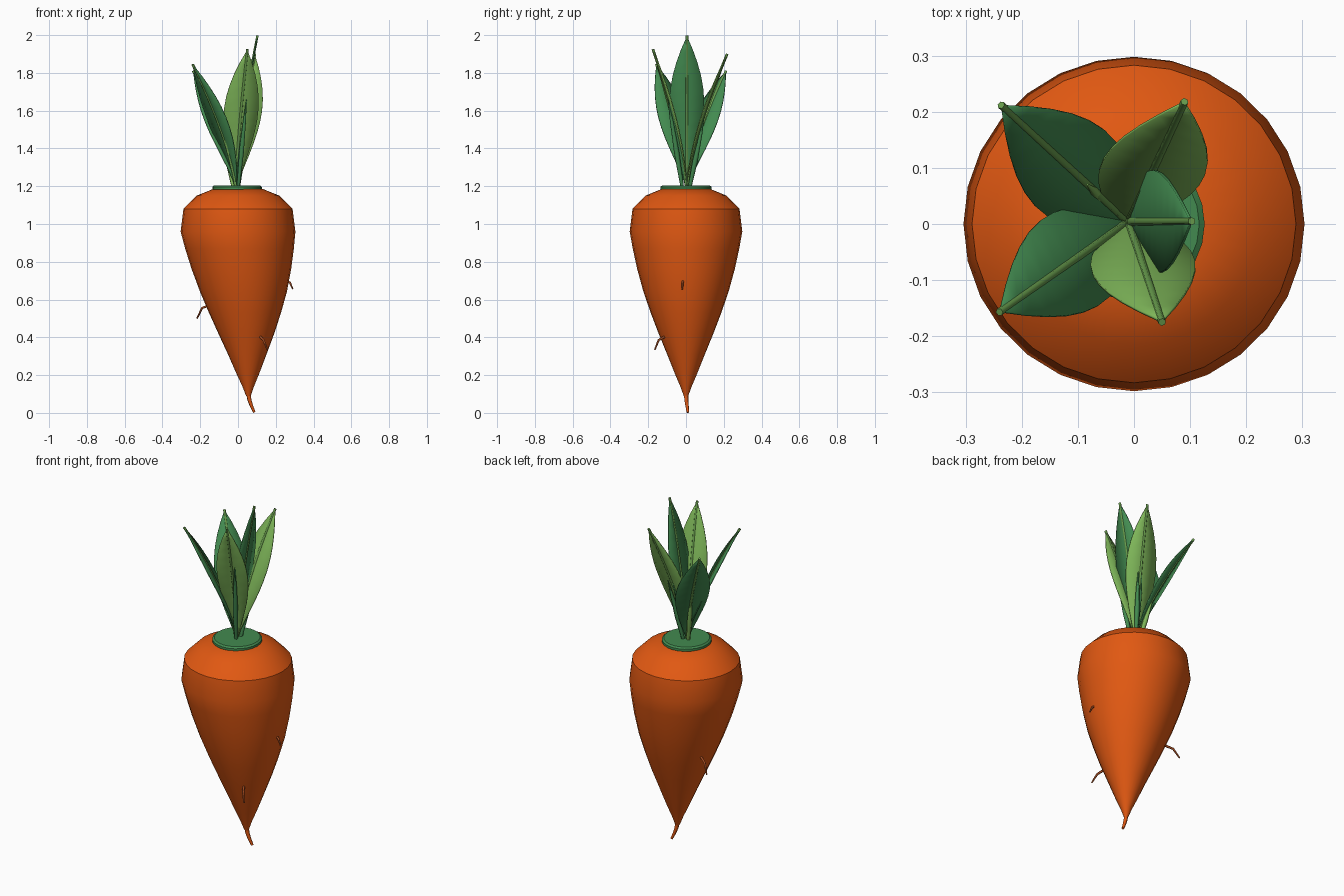
import bpy, bmesh, math
from mathutils import Vector

if "Cube" in bpy.data.objects:
    bpy.data.objects.remove(bpy.data.objects["Cube"])


def material(name, rgb):
    m = bpy.data.materials.new(name)
    m.diffuse_color = (*rgb, 1)
    m.use_nodes = True
    m.node_tree.nodes["Principled BSDF"].inputs["Base Color"].default_value = m.diffuse_color
    return m


ORANGE = material("carrot orange", (0.75, 0.098, 0.006))
BROWN = material("root brown", (0.36, 0.07, 0.015))
GREEN = material("leaf green", (0.055, 0.255, 0.08))
LIGHT = material("light leaf green", (0.21, 0.47, 0.10))
RIB = material("rib green", (0.14, 0.34, 0.075))


def add_mesh(name, bm, mat, angle=None):
    bmesh.ops.recalc_face_normals(bm, faces=bm.faces)
    me = bpy.data.meshes.new(name)
    bm.to_mesh(me)
    bm.free()
    me.materials.append(mat)
    ob = bpy.data.objects.new(name, me)
    bpy.context.collection.objects.link(ob)
    if angle:
        bpy.ops.object.select_all(action='DESELECT')
        ob.select_set(True)
        bpy.context.view_layer.objects.active = ob
        bpy.ops.object.shade_smooth_by_angle(angle=math.radians(angle))
    return ob


def lathe(name, rings, sides, mat, sx=1.0, angle=35):
    """rings: (radius, z, centre x), closed with caps"""
    bm = bmesh.new()
    loops = []
    for r, z, cx in rings:
        loops.append([bm.verts.new((cx + sx * r * math.cos(2 * math.pi * i / sides),
                                    r * math.sin(2 * math.pi * i / sides), z))
                      for i in range(sides)])
    for a, b in zip(loops, loops[1:]):
        for i in range(sides):
            j = (i + 1) % sides
            bm.faces.new((a[i], a[j], b[j], b[i]))
    bm.faces.new(loops[0])
    bm.faces.new(loops[-1])
    return add_mesh(name, bm, mat, angle)


def tube(name, pts, radii, mat, res=1):
    cu = bpy.data.curves.new(name, 'CURVE')
    cu.dimensions = '3D'
    cu.bevel_depth = 1.0
    cu.bevel_resolution = res
    cu.use_fill_caps = True
    sp = cu.splines.new('POLY')
    sp.points.add(len(pts) - 1)
    for p, co, r in zip(sp.points, pts, radii):
        p.co = (*co, 1)
        p.radius = r
    cu.materials.append(mat)
    ob = bpy.data.objects.new(name, cu)
    bpy.context.collection.objects.link(ob)
    return ob


# Carrot body, bending slightly to one side toward the tip
lathe("carrot_body", [
    (0.012, 0.09, 0.055), (0.03, 0.14, 0.054), (0.06, 0.21, 0.052),
    (0.10, 0.31, 0.049), (0.145, 0.42, 0.044), (0.187, 0.53, 0.037),
    (0.225, 0.64, 0.029), (0.258, 0.76, 0.018), (0.282, 0.87, 0.008),
    (0.298, 0.96, 0.0), (0.283, 1.08, 0.0), (0.215, 1.15, 0.0),
    (0.13, 1.185, 0.0)], 28, ORANGE, 1.02)

# Green crown disc
lathe("crown", [(0.125, 1.17, -0.005), (0.135, 1.185, -0.005),
                (0.135, 1.197, -0.005), (0.125, 1.205, -0.005)], 24, GREEN, 0.97, 30)

# Tap root and side rootlets
tube("tap_root", [(0.053, 0, 0.12), (0.06, 0.002, 0.07), (0.072, 0.006, 0.035), (0.086, 0.01, 0.003)],
     [0.013, 0.011, 0.009, 0.007], ORANGE)
ROOTLETS = [
    [(-0.14, 0.07, 0.575), (-0.19, 0.098, 0.555), (-0.217, 0.118, 0.50)],
    [(0.255, -0.015, 0.70), (0.275, -0.018, 0.69), (0.29, -0.02, 0.655)],
    [(0.115, -0.11, 0.405), (0.135, -0.145, 0.385), (0.155, -0.165, 0.335)],
]
for k, pts in enumerate(ROOTLETS):
    tube(f"rootlet_{k + 1}", pts, [0.007, 0.006, 0.004], BROWN)

# Leaves: curved flat blade plus a midrib
BASE = Vector((-0.01, 0.004, 1.19))


def rib_point(tip, t):
    d = tip - BASE
    h = t ** 1.4
    return BASE + Vector((d.x * h, d.y * h, d.z * t))


def leaf(k, tip, facing, mat, rows=12):
    tip = Vector(tip)
    a = math.radians(facing)
    side = Vector((-math.sin(a), math.cos(a), 0))
    bm = bmesh.new()
    cols = []
    for i in range(rows + 1):
        t = i / rows
        w = 0.004 + 0.088 * math.sin(math.pi * t ** 1.2) ** 0.95 if 0 < i < rows else 0.004
        c = rib_point(tip, t * 0.985)
        cols.append([bm.verts.new(c + side * w * s) for s in (-1, 0, 1)])
    for p, q in zip(cols, cols[1:]):
        for j in range(2):
            bm.faces.new((p[j], p[j + 1], q[j + 1], q[j]))
    ob = add_mesh(f"leaf_{k}", bm, mat, 40)
    so = ob.modifiers.new("thickness", 'SOLIDIFY')
    so.thickness = 0.005
    so.offset = 0
    ts = [i / 8 for i in range(9)]
    tube(f"leaf_rib_{k}", [rib_point(tip, t) for t in ts],
         [0.009 - 0.002 * t for t in ts], RIB)


LEAVES = [
    ((0.103, 0.005, 1.998), 3, GREEN),
    ((0.09, 0.218, 1.90), 82, LIGHT),
    ((-0.237, 0.212, 1.81), 138, GREEN),
    ((-0.24, -0.157, 1.845), 214, GREEN),
    ((0.05, -0.175, 1.925), 278, LIGHT),
]
for k, (tip, facing, mat) in enumerate(LEAVES):
    leaf(k + 1, tip, facing, mat)

# Short young shoots outside the big leaves
SHOOTS = [((0.045, -0.095, 1.66), GREEN), ((0.05, 0.095, 1.56), GREEN),
          ((-0.083, 0.07, 1.50), LIGHT)]
for k, (tip, mat) in enumerate(SHOOTS):
    tip = Vector(tip)
    start = Vector((tip.x * 0.2 - 0.008, tip.y * 0.2, 1.19))
    tube(f"shoot_{k + 1}", [start.lerp(tip, t) for t in (0, 0.4, 0.75, 1)],
         [0.009, 0.014, 0.009, 0.002], mat)
